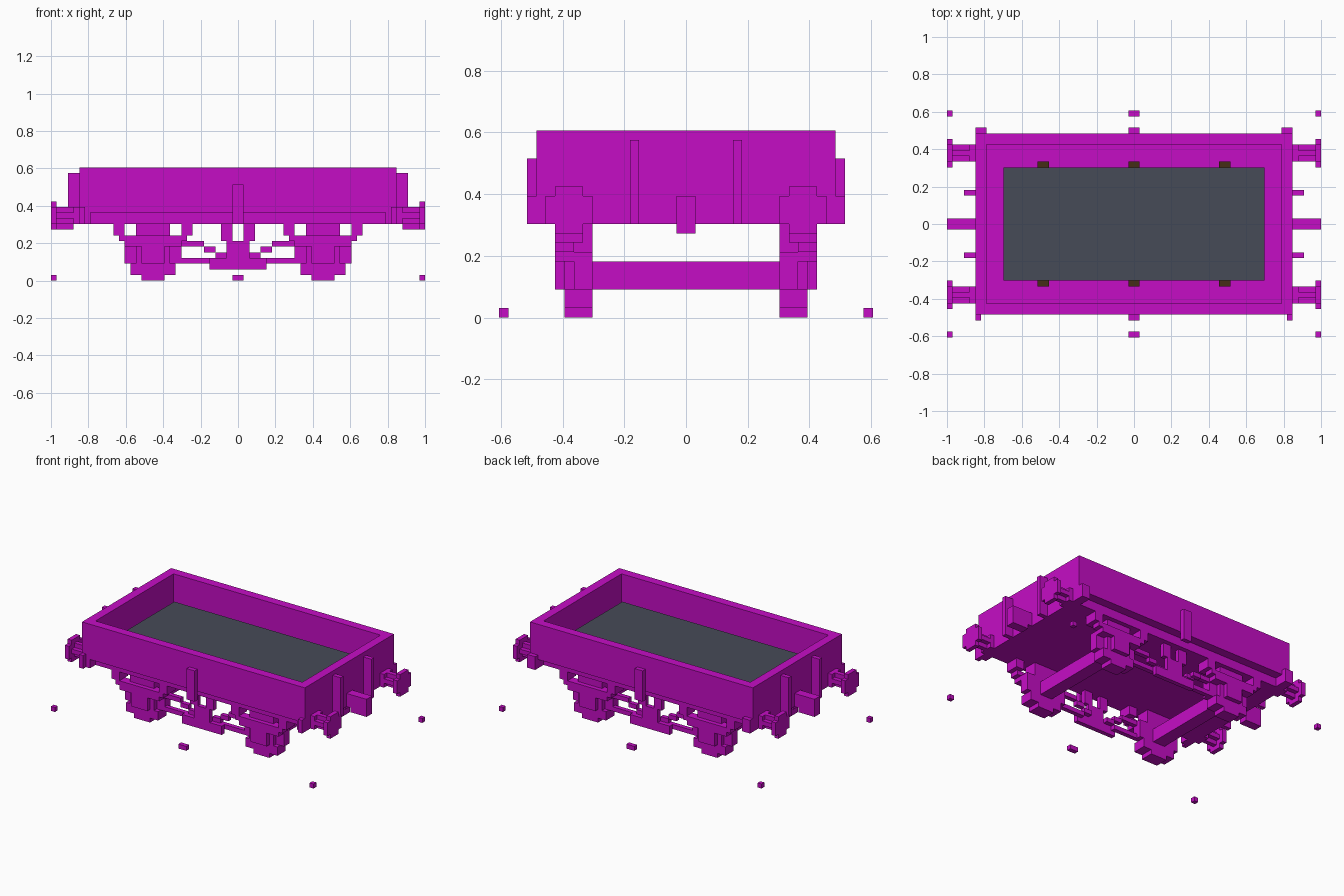
import bpy, bmesh

cube = bpy.data.objects.get("Cube")
if cube:
    bpy.data.objects.remove(cube)

U = 2 / 66  # size of one block


def material(name, rgb):
    m = bpy.data.materials.new(name)
    m.use_nodes = True
    m.diffuse_color = (*rgb, 1)
    m.node_tree.nodes["Principled BSDF"].inputs["Base Color"].default_value = (*rgb, 1)
    return m


MAGENTA = material("magenta", (0.56, 0.004, 0.56))
SLATE = material("slate grey", (0.062, 0.070, 0.096))
BROWN = material("dark brown", (0.06, 0.026, 0.008))


def part(name, boxes, mat=MAGENTA, mx=False, my=False):
    """Boxes (x0, x1, y0, y1, z0, z1) in block units, optionally mirrored in x and y."""
    bm = bmesh.new()
    for sx in ((1, -1) if mx else (1,)):
        for sy in ((1, -1) if my else (1,)):
            for x0, x1, y0, y1, z0, z1 in boxes:
                verts = bmesh.ops.create_cube(bm, size=1)["verts"]
                for v in verts:
                    v.co.x = U * sx * ((x0 + x1) / 2 + v.co.x * (x1 - x0))
                    v.co.y = U * sy * ((y0 + y1) / 2 + v.co.y * (y1 - y0))
                    v.co.z = U * ((z0 + z1) / 2 + v.co.z * (z1 - z0))
    me = bpy.data.meshes.new(name)
    bm.to_mesh(me)
    bm.free()
    me.materials.append(mat)
    ob = bpy.data.objects.new(name, me)
    bpy.context.collection.objects.link(ob)
    return ob


# Open-topped body
part("side_walls", [(-26, 26, 14, 16, 12, 20)], my=True)
part("end_walls", [(26, 28, -16, 16, 10, 20)], mx=True)
part("floor", [(-26, 26, -14, 14, 10, 12)])
part("load", [(-23, 23, -10, 10, 12, 16)], SLATE)
part("load_brackets", [(x - 1, x + 1, 10, 11, 12, 14) for x in (-16, 0, 16)], BROWN, my=True)

# Posts and corner brackets on the outside of the body
part("side_posts", [(-1, 1, 16, 17, 10, 17)], my=True)
part("end_posts", [(28, 30, 5, 6, 10, 19)], mx=True, my=True)
part("back_corner_brackets", [(26, 28, 16, 17, 10, 13)], mx=True)
part("front_corner_brackets", [(27, 28, -17, -16, 10, 13)], mx=True)

# Buffers and couplings
part("buffers", [
    (28, 29, 11, 14, 10, 13),
    (29, 32, 12, 13, 10, 13),
    (29, 32, 11, 14, 11, 12),
    (32, 33, 10, 15, 10, 13),
    (32, 33, 11, 14, 9, 14),
], mx=True, my=True)
part("couplings", [(28, 29, -1, 1, 10, 13), (29, 33, -1, 1, 9, 13)], mx=True)

# Running gear at each wheel position
part("axle_guards", [
    (12, 18, 10, 13, 3, 10),
    (10, 20, 10, 12, 3, 7),
    (11, 19, 10, 13, 1, 3),
    (13, 17, 10, 13, 0, 1),
], mx=True, my=True)
part("springs", [
    (20, 22, 11, 14, 8, 10),
    (8, 10, 11, 14, 8, 10),
    (9, 21, 12, 14, 7, 8),
    (10, 20, 12, 14, 6, 7),
    (13, 17, 12, 14, 3, 6),
], mx=True, my=True)
part("axles", [(13.5, 16.5, -10, 10, 3, 6)], mx=True)

# Brake rigging between the wheels
part("brake_hangers", [(1, 3, 12, 13, 7, 10)], mx=True, my=True)
part("brake_pivots", [(-2, 2, 12, 13, 4, 7), (-5, 5, 12, 13, 2, 4)], my=True)
part("brake_links", [
    (6, 10, 11, 12, 6, 7),
    (4, 6, 11, 12, 5, 6),
    (2, 4, 11, 12, 4, 5),
    (4, 10, 11, 12, 3, 4),
], mx=True, my=True)

# Small loose blocks on the ground
part("corner_blocks", [(32, 33, 19, 20, 0, 1)], mx=True, my=True)
part("middle_blocks", [(-1, 1, 19, 20, 0, 1)], my=True)
